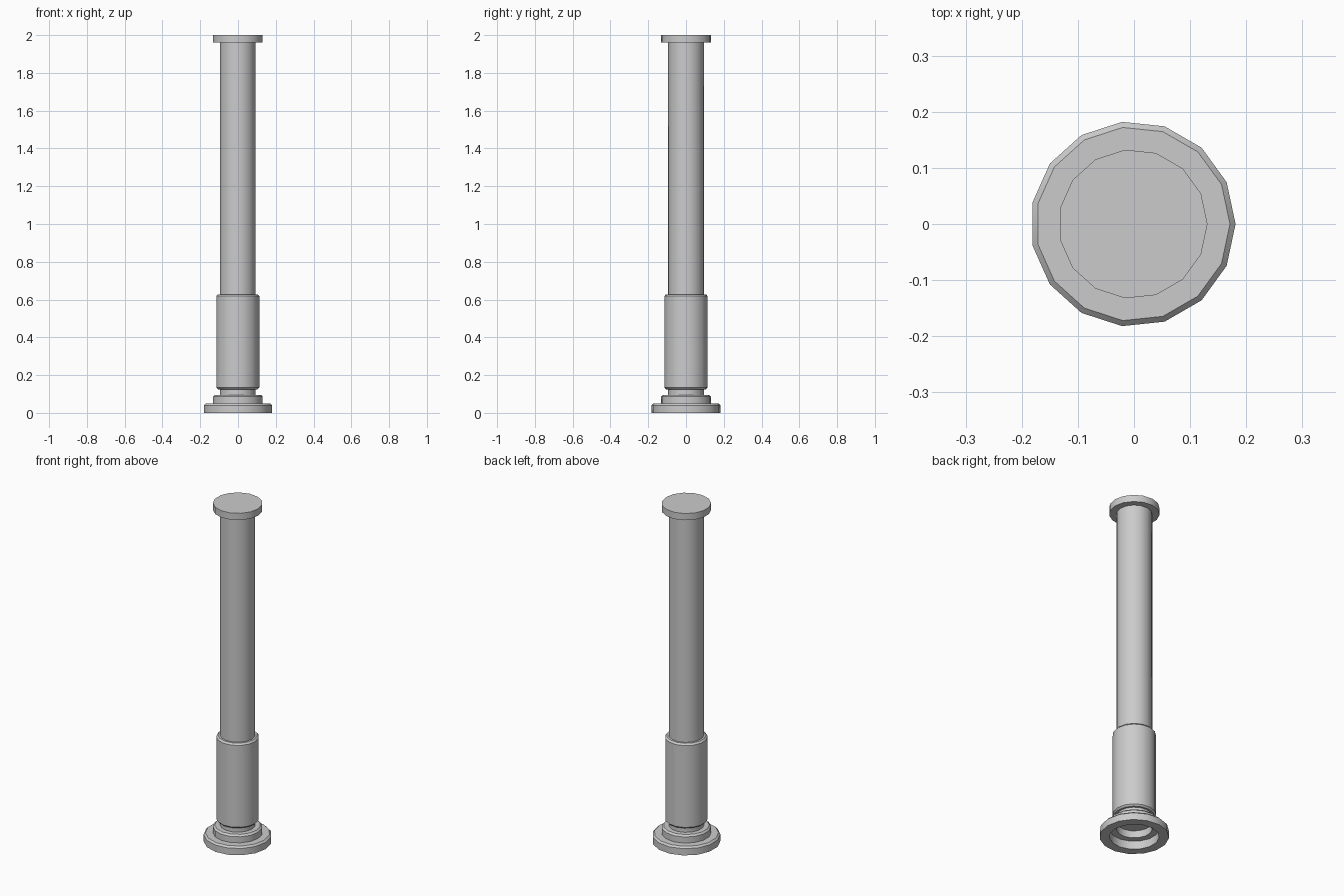
import bpy, bmesh
from math import cos, sin, pi, radians

if "Cube" in bpy.data.objects:
    bpy.data.objects.remove(bpy.data.objects["Cube"])

SIDES = 15
CX = -0.002  # odd-sided rings are slightly lopsided, so shift to centre


def lathe(name, profile, closed=False):
    """Spin an (r, z) profile; open profiles get flat end caps."""
    bm = bmesh.new()
    rings = [[bm.verts.new((CX + r * cos(2 * pi * i / SIDES),
                            r * sin(2 * pi * i / SIDES), z))
              for i in range(SIDES)] for r, z in profile]
    pairs = list(zip(rings, rings[1:]))
    if closed:
        pairs.append((rings[-1], rings[0]))
    else:
        bm.faces.new(rings[0])
        bm.faces.new(rings[-1])
    for a, b in pairs:
        for i in range(SIDES):
            j = (i + 1) % SIDES
            bm.faces.new((a[i], a[j], b[j], b[i]))
    bmesh.ops.recalc_face_normals(bm, faces=bm.faces)
    mesh = bpy.data.meshes.new(name)
    bm.to_mesh(mesh)
    bm.free()
    ob = bpy.data.objects.new(name, mesh)
    bpy.context.collection.objects.link(ob)
    bpy.ops.object.select_all(action='DESELECT')
    ob.select_set(True)
    bpy.context.view_layer.objects.active = ob
    bpy.ops.object.shade_smooth_by_angle(angle=radians(30))
    return ob


def ring(name, r_in, r_out, z0, z1, c=0.01):
    """Hollow ring with a chamfered outer top edge."""
    return lathe(name, [(r_in, z0), (r_out, z0), (r_out, z1 - c),
                        (r_out - c, z1), (r_in, z1)], closed=True)


# Stepped hollow foot
ring("base_flange", 0.131, 0.183, 0.0, 0.05)
ring("base_step", 0.095, 0.133, 0.048, 0.096)

# Long round shaft
lathe("shaft", [(0.095, 0.09), (0.095, 1.96)])

# Thicker chamfered sleeve around the lower shaft
lathe("sleeve", [(0.095, 0.125), (0.106, 0.125), (0.115, 0.134),
                 (0.115, 0.618), (0.106, 0.628), (0.095, 0.628)], closed=True)

# Top disc
lathe("top_cap", [(0.133, 1.96), (0.133, 2.0)])
